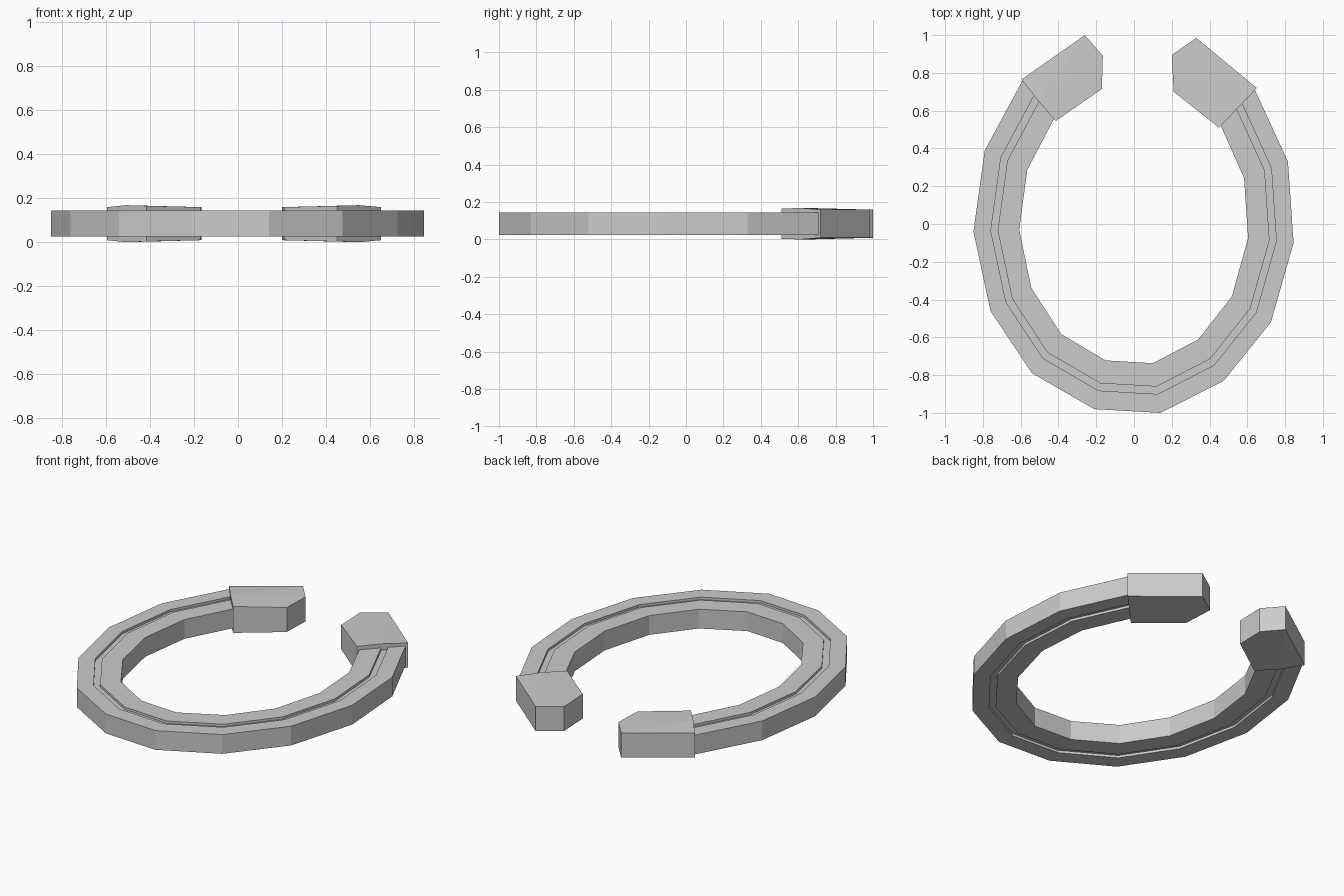
import bpy
from mathutils import Vector

default_cube = bpy.data.objects.get("Cube")
if default_cube:
    bpy.data.objects.remove(default_cube)

# One plain grey for the whole bracelet
grey = bpy.data.materials.new("plain grey")
grey.use_nodes = True
colour = (0.6, 0.6, 0.6, 1)
grey.diffuse_color = colour
grey.node_tree.nodes["Principled BSDF"].inputs["Base Color"].default_value = colour

MIDDLE = 0.084          # height of the horizontal symmetry plane
BAND_HALF = 0.059
GROOVE_HALF = 0.044


def add_object(name, verts, faces):
    mesh = bpy.data.meshes.new(name)
    mesh.from_pydata(verts, [], faces)
    mesh.materials.append(grey)
    mesh.validate()
    obj = bpy.data.objects.new(name, mesh)
    bpy.context.collection.objects.link(obj)
    return obj


def build_band(name, outline, section):
    """Sweep a section (position from outer to inner edge, height) round the outline."""
    count = len(section)
    verts = []
    for x, y in outline:
        outer = Vector((x, y, 0))
        inner = Vector((x * 0.715, y * 0.737, 0))
        for across, height in section:
            point = outer.lerp(inner, across)
            point.z = MIDDLE + height
            verts.append(point)
    faces = []
    for ring in range(len(outline) - 1):
        a, b = ring * count, (ring + 1) * count
        for i in range(count):
            j = (i + 1) % count
            faces.append((a + i, a + j, b + j, b + i))
    last = len(verts) - count
    faces.append(tuple(reversed(range(count))))
    faces.append(tuple(range(last, last + count)))
    return add_object(name, verts, faces)


def build_cap(name, outline):
    """Faceted end block; the first point is the raised middle of its base edge."""
    count = len(outline)
    verts = []
    for side in (-1, 1):
        for x, y, half in outline:
            verts.append((x, y, MIDDLE + side * half))
    faces = []
    for i in range(count):
        j = (i + 1) % count
        faces.append((i, j, count + j, count + i))
        if 0 < i < count - 1:
            faces.append((0, j, i))
            faces.append((count, count + i, count + j))
    return add_object(name, verts, faces)


# Open oval band with a shallow groove above and below
outer_edge = [
    (-0.59, 0.76), (-0.79, 0.39), (-0.85, -0.04), (-0.76, -0.46),
    (-0.54, -0.79), (-0.21, -0.98), (0.14, -1), (0.475, -0.83),
    (0.725, -0.52), (0.845, -0.1), (0.815, 0.33), (0.64, 0.71),
]
top = [
    (0, BAND_HALF), (0.38, BAND_HALF), (0.38, GROOVE_HALF),
    (0.53, GROOVE_HALF), (0.53, BAND_HALF), (1, BAND_HALF),
]
bottom = [(across, -height) for across, height in reversed(top)]
band = build_band("grooved_band", outer_edge, top + bottom)

# Angular blocks closing both ends of the band
RIDGE, INNER, EDGE = 0.084, 0.081, 0.075
right_cap = build_cap("right_end_cap", [
    (-0.51, 0.655, RIDGE), (-0.415, 0.545, INNER), (-0.17, 0.715, EDGE),
    (-0.165, 0.89, EDGE), (-0.26, 1, EDGE), (-0.595, 0.765, EDGE),
])
left_cap = build_cap("left_end_cap", [
    (0.55, 0.615, RIDGE), (0.65, 0.72, EDGE), (0.33, 0.985, EDGE),
    (0.2, 0.895, EDGE), (0.21, 0.7, EDGE), (0.45, 0.51, INNER),
])

# Consistent outward normals and flat faces
for obj in (band, right_cap, left_cap):
    bpy.context.view_layer.objects.active = obj
    obj.select_set(True)
    bpy.ops.object.mode_set(mode="EDIT")
    bpy.ops.mesh.select_all(action="SELECT")
    bpy.ops.mesh.normals_make_consistent(inside=False)
    bpy.ops.object.mode_set(mode="OBJECT")
    bpy.ops.object.shade_flat()
    obj.select_set(False)
